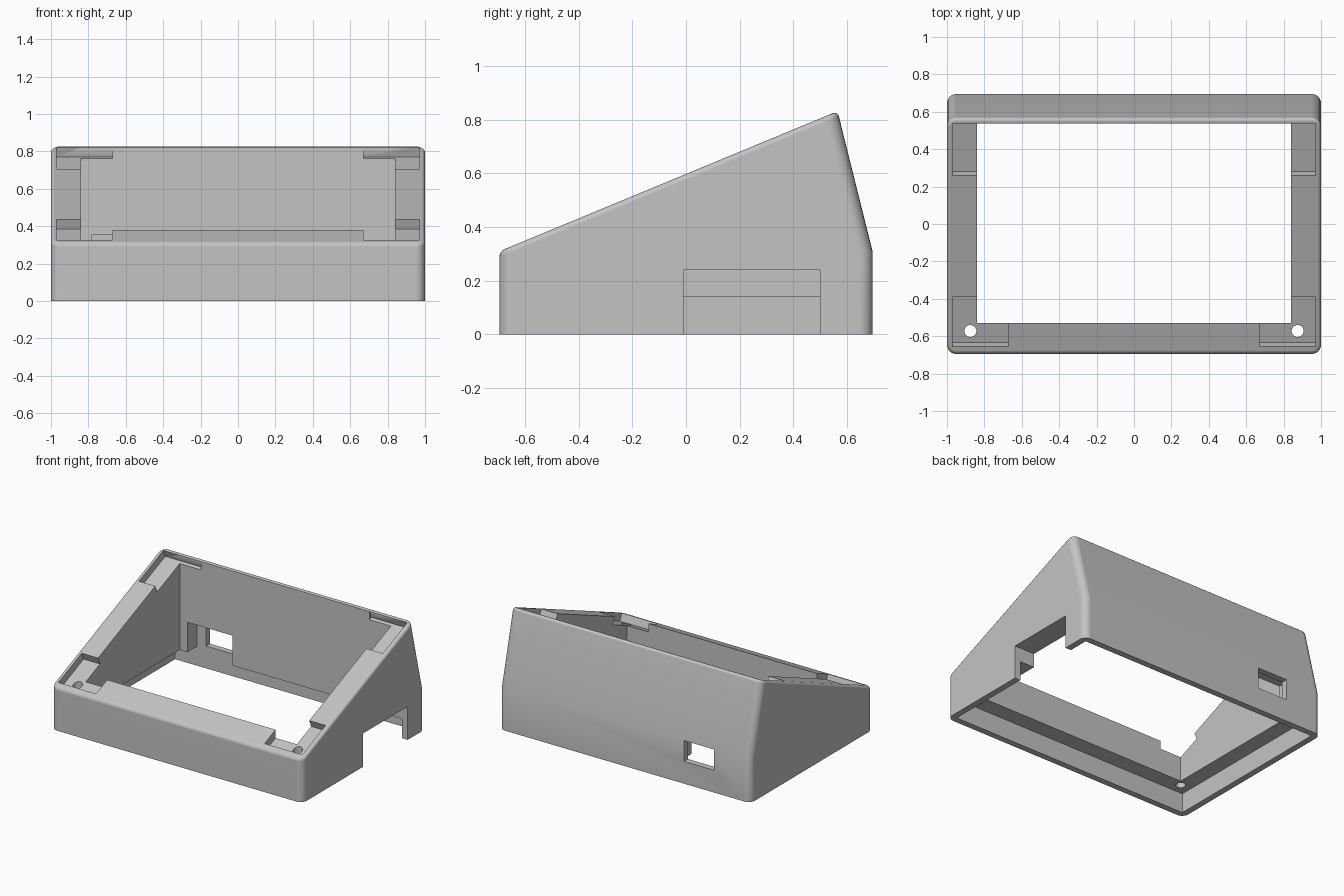
import bpy, bmesh, math
from mathutils import Matrix, Vector

default = bpy.data.objects.get("Cube")
if default:
    bpy.data.objects.remove(default, do_unlink=True)

plastic = bpy.data.materials.new("light grey plastic")
plastic.use_nodes = True
grey = (0.55, 0.55, 0.55, 1)
plastic.diffuse_color = grey
plastic.node_tree.nodes["Principled BSDF"].inputs["Base Color"].default_value = grey

FRONT, BACK, RIDGE, SHOULDER, TOP = -0.695, 0.695, 0.565, 0.31, 0.832
SLOPE = math.atan2(TOP - SHOULDER, RIDGE - FRONT)


def make_object(name, bm):
    bmesh.ops.recalc_face_normals(bm, faces=bm.faces)
    mesh = bpy.data.meshes.new(name)
    bm.to_mesh(mesh)
    bm.free()
    ob = bpy.data.objects.new(name, mesh)
    bpy.context.collection.objects.link(ob)
    mesh.materials.append(plastic)
    return ob


def box(name, low, high, matrix=Matrix()):
    low, high = Vector(low), Vector(high)
    bm = bmesh.new()
    bmesh.ops.create_cube(bm, size=1)
    bmesh.ops.scale(bm, vec=high - low, verts=bm.verts)
    bmesh.ops.translate(bm, vec=(low + high) / 2, verts=bm.verts)
    bmesh.ops.transform(bm, matrix=matrix, verts=bm.verts)
    return make_object(name, bm)


# Solid wedge body extruded from its side profile
profile = [(FRONT, 0), (BACK, 0), (BACK, SHOULDER), (RIDGE, TOP), (FRONT, SHOULDER)]
bm = bmesh.new()
face = bm.faces.new([bm.verts.new((-1, y, z)) for y, z in profile])
side = bmesh.ops.extrude_face_region(bm, geom=[face])
bmesh.ops.translate(bm, vec=(2, 0, 0),
                    verts=[v for v in side["geom"] if isinstance(v, bmesh.types.BMVert)])
bmesh.ops.recalc_face_normals(bm, faces=bm.faces)


def on_slope(v):
    return abs(v.co.z - SHOULDER - (v.co.y - FRONT) * math.tan(SLOPE)) < 0.001


# Round the four upright corners, then the rim of the sloping top
corners = [e for e in bm.edges
           if abs(e.verts[0].co.x - e.verts[1].co.x) < 0.01
           and abs(e.verts[0].co.z - e.verts[1].co.z) > 0.1
           and not all(on_slope(v) for v in e.verts)]
bmesh.ops.bevel(bm, geom=corners, offset=0.05, segments=6, profile=0.5, affect='EDGES')
rim = [e for e in bm.edges if all(on_slope(v) for v in e.verts)]
bmesh.ops.bevel(bm, geom=rim, offset=0.02, segments=4, profile=0.5, affect='EDGES')
body = make_object("sloped_enclosure", bm)

# Cutters: through opening, base recess, side notch, rear port and its inner recess
cutters = [
    box("opening_cutter", (-0.84, -0.53, -0.2), (0.84, 0.538, 1.2)),
    box("base_recess_cutter", (-0.955, -0.65, -0.1), (0.955, 0.65, 0.14)),
    box("side_notch_cutter", (0.7, -0.01, -0.15), (1.1, 0.5, 0.24)),
    box("rear_port_cutter", (-0.71, 0.5, 0.16), (-0.47, 0.8, 0.31)),
    box("port_recess_cutter", (-0.78, 0.4, 0.1), (-0.42, 0.65, 0.355)),
]

# Corner pockets sunk square to the sloping top, and the front screw holes
tilt = Matrix.Translation((0, FRONT, SHOULDER)) @ Matrix.Rotation(SLOPE, 4, 'X')


def along(y):
    return (y - FRONT) / math.cos(SLOPE)


for label, s in (("left", 1), ("right", -1)):
    x0, x1 = sorted((0.67 * s, 0.97 * s))
    for end, y0, y1 in (("front", -0.655, -0.39), ("back", 0.26, 0.538)):
        cutters.append(box(f"{end}_{label}_pocket_cutter",
                           (x0, along(y0), -0.055), (x1, along(y1), 0.1), tilt))
    bm = bmesh.new()
    bmesh.ops.create_cone(bm, cap_ends=True, segments=32, radius1=0.032,
                          radius2=0.032, depth=0.6)
    bmesh.ops.translate(bm, vec=(0.875 * s, -0.572, 0.35), verts=bm.verts)
    cutters.append(make_object(f"{label}_screw_hole_cutter", bm))

# Apply every cut to the body, then drop the cutters
bpy.ops.object.select_all(action='DESELECT')
body.select_set(True)
bpy.context.view_layer.objects.active = body
for cutter in cutters:
    cutter.hide_render = True
    cut = body.modifiers.new(cutter.name, 'BOOLEAN')
    cut.operation = 'DIFFERENCE'
    cut.solver = 'EXACT'
    cut.object = cutter
    bpy.ops.object.modifier_apply(modifier=cut.name)
    bpy.data.objects.remove(cutter, do_unlink=True)

# Smooth rounded edges while keeping the cuts crisp
bpy.ops.object.shade_smooth_by_angle(angle=math.radians(30))
weighted = body.modifiers.new("weighted_normals", 'WEIGHTED_NORMAL')
weighted.keep_sharp = True
